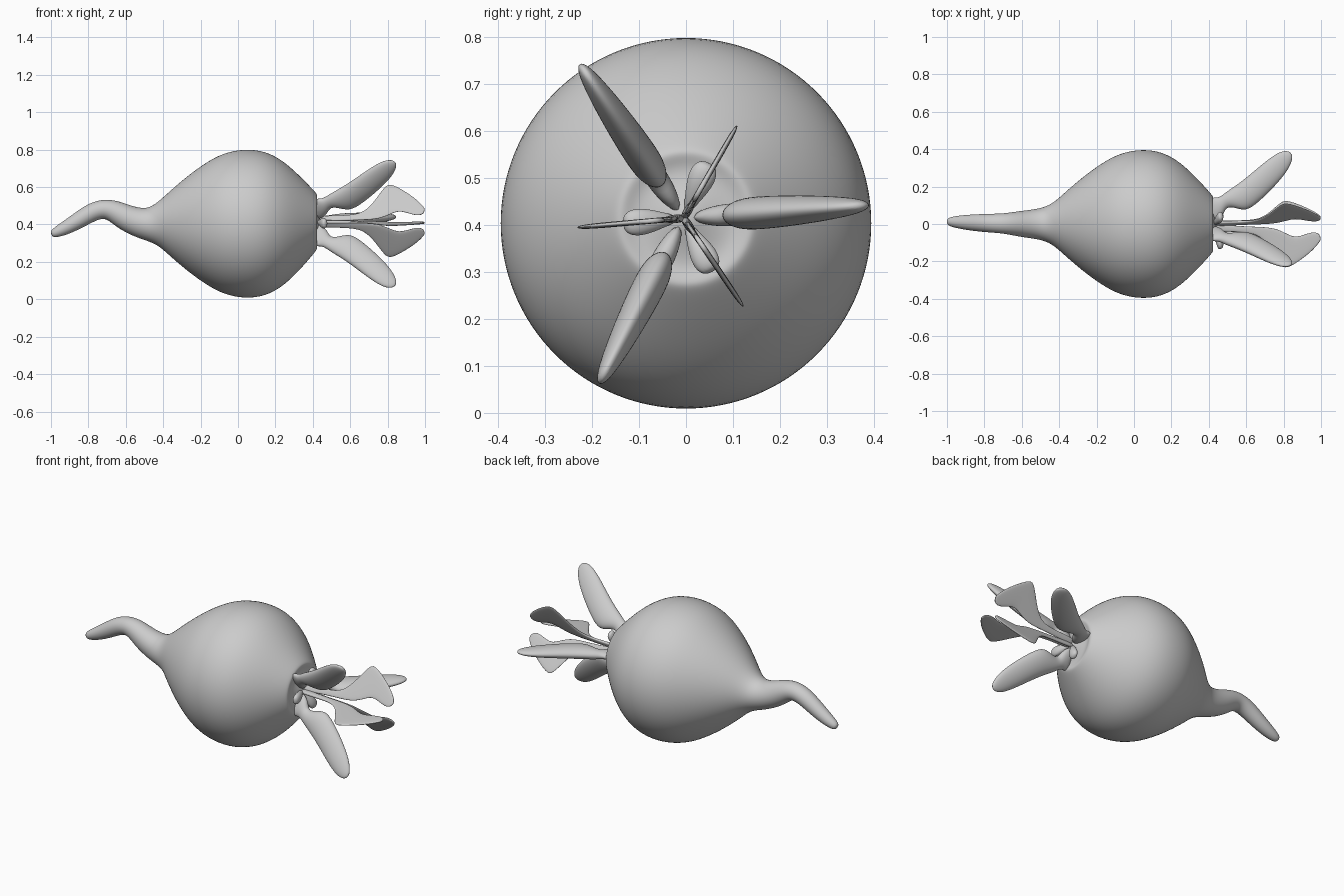
import bpy, bmesh, math
from mathutils import Vector, Matrix


def loft(name, rings, levels):
    """Skin closed rings, cap both ends, smooth with subdivision."""
    bm = bmesh.new()
    rows = [[bm.verts.new(p) for p in ring] for ring in rings]
    n = len(rows[0])
    for a, b in zip(rows, rows[1:]):
        for i in range(n):
            j = (i + 1) % n
            bm.faces.new((a[i], a[j], b[j], b[i]))
    bm.faces.new(rows[0])
    bm.faces.new(rows[-1])
    bmesh.ops.recalc_face_normals(bm, faces=bm.faces)
    for f in bm.faces:
        f.smooth = True
    mesh = bpy.data.meshes.new(name)
    bm.to_mesh(mesh)
    bm.free()
    ob = bpy.data.objects.new(name, mesh)
    bpy.context.collection.objects.link(ob)
    sub = ob.modifiers.new("smooth", "SUBSURF")
    sub.levels = sub.render_levels = levels
    return ob


# Bulb with winding tap root: x, y, z of centre, radius
sections = [
    (-.998, .012, .347, .012), (-.985, .012, .352, .025), (-.93, .01, .377, .036),
    (-.86, .007, .417, .044), (-.78, .005, .468, .050), (-.715, .003, .486, .052),
    (-.66, .002, .470, .060), (-.60, 0, .436, .070), (-.53, 0, .409, .079),
    (-.47, 0, .401, .092), (-.42, 0, .405, .122), (-.36, 0, .405, .178),
    (-.28, 0, .405, .247), (-.20, 0, .405, .308), (-.10, 0, .405, .371),
    (0, 0, .404, .398), (.1, 0, .404, .399), (.19, 0, .405, .370),
    (.27, 0, .406, .312), (.34, 0, .409, .242), (.39, 0, .412, .187),
    (.415, 0, .414, .158), (.425, 0, .415, .143), (.422, 0, .415, .128),
    (.412, 0, .415, .10), (.425, 0, .415, .05), (.44, 0, .415, .015),
]
SIDES = 32
rings = []
for k, (x, y, z, r) in enumerate(sections):
    a, b = sections[max(k - 1, 0)], sections[min(k + 1, len(sections) - 1)]
    tilt = math.atan2(b[2] - a[2], b[0] - a[0]) if x < -.45 else 0
    ring = []
    for i in range(SIDES):
        t = math.tau * i / SIDES
        v = r * math.sin(t)
        ring.append((x - v * math.sin(tilt), y + r * math.cos(t), z + v * math.cos(tilt)))
    rings.append(ring)
loft("radish_bulb", rings, 2)


def leaf(name, stations, angle, power, levels=2):
    """Blade in a plane through the stem axis; stations: outer x,r, inner x,r, half thickness."""
    turn = Matrix.Rotation(angle, 3, "X")
    out = []
    for xo, ro, xi, ri, h in stations:
        mid = Vector(((xo + xi) / 2, (ro + ri) / 2, 0))
        half = Vector(((xo - xi) / 2, (ro - ri) / 2, 0))
        ring = []
        for i in range(12):
            t = math.tau * i / 12
            c, s = math.cos(t), math.sin(t)
            p = mid + half * c + Vector((0, 0, h * math.copysign(abs(s) ** power, s)))
            ring.append(turn @ p + Vector((0, -.005, .415)))
        out.append(ring)
    return loft(name, out, levels)


# Thick outer leaves
outer = [
    (.405, .155, .41, -.005, .02), (.44, .146, .476, .04, .026),
    (.465, .155, .49, .095, .024), (.49, .177, .535, .094, .031),
    (.55, .218, .598, .069, .037), (.62, .273, .66, .113, .036),
    (.70, .342, .735, .185, .031), (.77, .392, .806, .265, .023),
    (.815, .401, .84, .325, .015), (.84, .388, .849, .365, .007),
]
for k, deg in enumerate((4, 124, 243)):
    leaf(f"outer_leaf_{k + 1}", outer, math.radians(deg), 1)

# Thin inner leaves with a flared, notched end
inner = [
    (.42, .035, .42, -.008, .010), (.52, .037, .52, .002, .009), (.61, .041, .61, .008, .007),
    (.675, .060, .70, .010, .006), (.73, .128, .765, .018, .006),
    (.783, .222, .82, .045, .006), (.815, .241, .86, .063, .006),
    (.89, .192, .905, .052, .006), (.955, .140, .95, .036, .006),
    (.99, .096, .98, .040, .006), (1.0, .078, .995, .055, .005),
]
for k, deg in enumerate((60, 185, 304)):
    leaf(f"inner_leaf_{k + 1}", inner, math.radians(deg), .4)

# Short leaf buds in the crown, below the inner leaves
bud = [
    (.42, .035, .43, .005, .008), (.43, .06, .455, .035, .018),
    (.435, .09, .475, .075, .03), (.445, .12, .48, .105, .03),
    (.455, .133, .475, .125, .016),
]
for k, deg in enumerate((66, 185, 298)):
    leaf(f"leaf_bud_{k + 1}", bud, math.radians(deg), 1)
